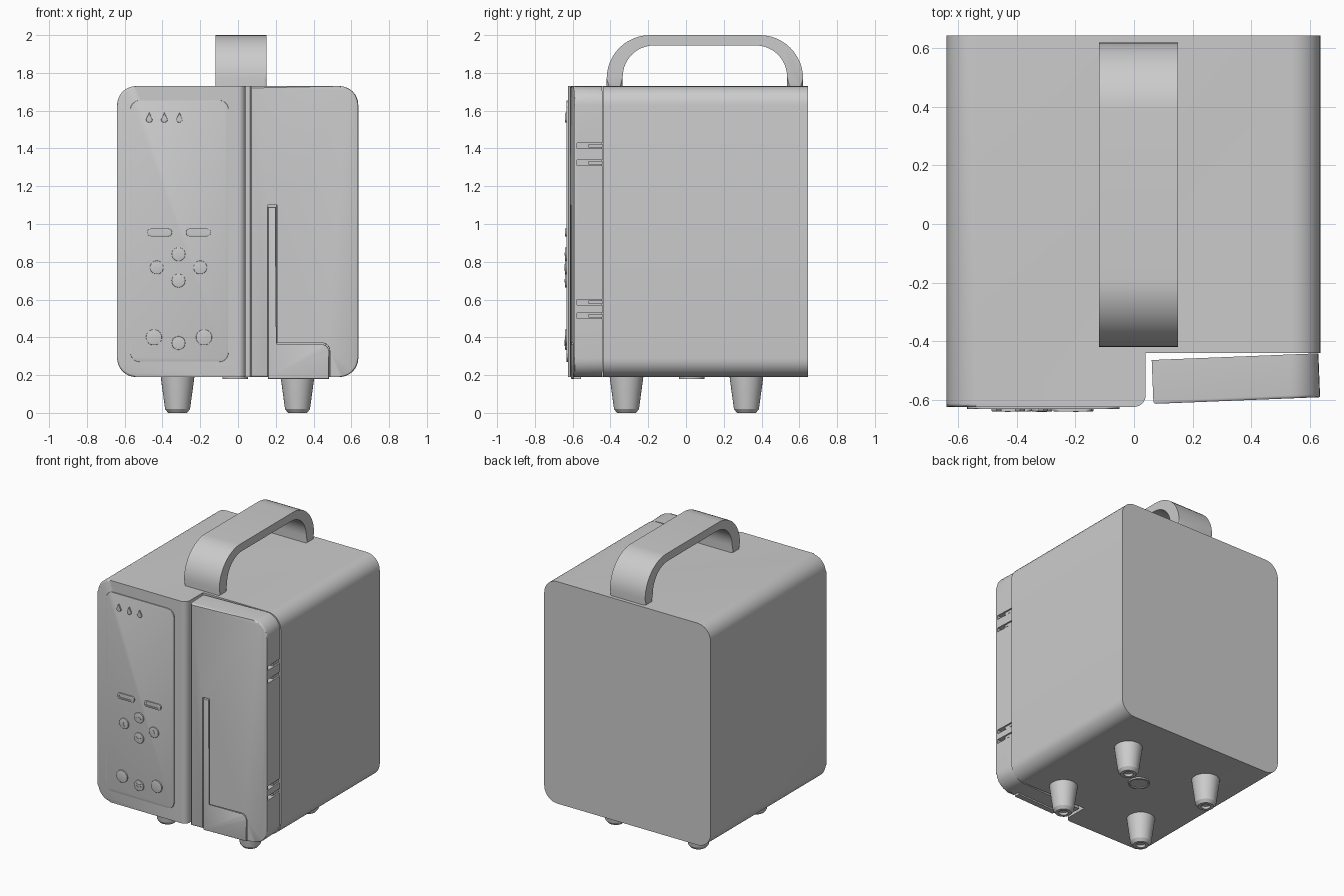
import bpy, bmesh, math
from mathutils import Vector, Matrix

cube = bpy.data.objects.get("Cube")
if cube:
    bpy.data.objects.remove(cube)

AXES = {
    "x": lambda a, b, d: (d, a, b),
    "y": lambda a, b, d: (a, d, b),
    "z": lambda a, b, d: (a, b, d),
}


def fillet(corners, steps=8):
    """Outline from (a, b[, radius]) corners with rounded corners."""
    pts = [Vector((c[0], c[1], 0)) for c in corners]
    out = []
    for i, c in enumerate(corners):
        p = pts[i]
        if len(c) < 3:
            out.append(p)
            continue
        r = c[2]
        u = (pts[i - 1] - p).normalized()
        v = (pts[(i + 1) % len(pts)] - p).normalized()
        half = u.angle(v) / 2
        t = r / math.tan(half)
        centre = p + (u + v).normalized() * (r / math.sin(half))
        s, e = (p + u * t - centre).normalized(), (p + v * t - centre).normalized()
        out += [centre + s.slerp(e, k / steps) * r for k in range(steps + 1)]
    return out


def rect(a0, a1, b0, b1, r):
    return fillet([(a0, b0, r), (a1, b0, r), (a1, b1, r), (a0, b1, r)])


def circle(a, b, r, n=32):
    return [Vector((a + r * math.cos(k * math.tau / n), b + r * math.sin(k * math.tau / n), 0))
            for k in range(n)]


def finish(name, bm):
    bmesh.ops.recalc_face_normals(bm, faces=bm.faces)
    mesh = bpy.data.meshes.new(name)
    bm.to_mesh(mesh)
    bm.free()
    obj = bpy.data.objects.new(name, mesh)
    bpy.context.collection.objects.link(obj)
    return obj


def prism(name, outline, axis, lo, hi, bevel=0, caps=(True, True)):
    """Extrude an outline along an axis, rounding the rims of chosen caps."""
    bm = bmesh.new()
    ends = [[bm.verts.new(AXES[axis](p[0], p[1], d)) for p in outline] for d in (lo, hi)]
    faces = [bm.faces.new(ring) for ring in ends]
    n = len(outline)
    for i in range(n):
        j = (i + 1) % n
        bm.faces.new((ends[0][i], ends[0][j], ends[1][j], ends[1][i]))
    if bevel:
        rims = [e for f, use in zip(faces, caps) if use for e in f.edges]
        bmesh.ops.bevel(bm, geom=rims, offset=bevel, segments=3, profile=0.5, affect="EDGES")
    return finish(name, bm)


def box(name, x, y, z):
    return prism(name, fillet([(x[0], y[0]), (x[1], y[0]), (x[1], y[1]), (x[0], y[1])]), "z", *z)


def lathe(name, profile, x, y, steps=32):
    bm = bmesh.new()
    verts = [bm.verts.new((r, 0, z)) for r, z in profile]
    edges = [bm.edges.new(pair) for pair in zip(verts, verts[1:])]
    bmesh.ops.spin(bm, geom=verts + edges, cent=(0, 0, 0), axis=(0, 0, 1),
                   angle=math.tau, steps=steps)
    bmesh.ops.remove_doubles(bm, verts=bm.verts, dist=0.0001)
    bmesh.ops.translate(bm, verts=bm.verts, vec=(x, y, 0))
    return finish(name, bm)


def cut(target, cutter):
    mod = target.modifiers.new("cut", "BOOLEAN")
    mod.operation, mod.solver, mod.object = "DIFFERENCE", "EXACT", cutter
    cutter.hide_render = True
    bpy.context.view_layer.objects.active = target
    bpy.ops.object.modifier_apply(modifier=mod.name)
    bpy.data.objects.remove(cutter)


parts = []

# Housing with the door bay cut out of its front corner
BOTTOM, TOP, R = 0.19, 1.73, 0.1
body = prism("body", rect(-0.64, 0.637, BOTTOM, TOP, R), "y", -0.625, 0.645, 0.012, (True, False))
bay = fillet([(0.04, -0.44), (0.8, -0.44), (0.8, -0.8), (0, -0.8), (0, -0.625)])
bay += [Vector((0.04 * math.sin(a), -0.585 - 0.04 * math.cos(a), 0))
        for a in (k * math.pi / 16 for k in range(1, 9))]
cut(body, prism("bay_cutter", bay, "z", 0, 1.9))
parts.append(body)

# Door, slightly ajar about its outer edge
DOOR_FRONT = -0.592
door = prism("door", fillet([(0.06, BOTTOM), (0.63, BOTTOM, R), (0.63, TOP, R), (0.06, TOP)]),
             "y", DOOR_FRONT, -0.442, 0.01, (True, False))
cut(door, prism("latch_cutter", fillet([(0.15, 0.1), (0.48, 0.1), (0.48, 0.37, 0.04),
                                        (0.2, 0.37), (0.2, 1.1), (0.15, 1.1)]), "y", -0.7, -0.555))
latch = prism("latch_panel", fillet([(0.154, 0.18), (0.475, 0.18), (0.475, 0.363, 0.037),
                                     (0.194, 0.363), (0.194, 1.09), (0.154, 1.09)]),
              "y", DOOR_FRONT + 0.003, -0.55, 0.003, (True, False))
door_parts = [door, latch]

# Hinge slots and arms
for z in (0.515, 0.585, 1.325, 1.415):
    cut(door, box("hinge_cutter", (0.585, 0.7), (-0.578, -0.4), (z - 0.014, z + 0.014)))
    door_parts.append(box("hinge_arm", (0.585, 0.625), (-0.515, -0.442), (z - 0.009, z + 0.009)))

pivot = Matrix.Translation((0.63, -0.442, 0))
swing = pivot @ Matrix.Rotation(math.radians(2.3), 4, "Z") @ pivot.inverted()
for obj in door_parts:
    obj.data.transform(swing)
parts += door_parts

# Carrying handle
parts.append(prism("handle", fillet([
    (-0.42, 1.72), (-0.42, 2.0, 0.23), (0.62, 2.0, 0.23), (0.62, 1.72),
    (0.535, 1.72), (0.535, 1.945, 0.165), (-0.335, 1.945, 0.165), (-0.335, 1.72)], 12),
    "x", -0.12, 0.15, 0.012))

# Control panel
FACE = -0.632
parts.append(prism("control_panel", rect(-0.57, -0.05, 0.27, 1.655, 0.05),
                   "y", FACE, -0.61, 0.003, (True, False)))


def button(name, outline):
    obj = prism(name, outline, "y", -0.64, -0.62, 0.002, (True, False))
    parts.append(obj)
    return obj


def chevron(x, z, turn):
    shape = [(-0.018, -0.008), (0, 0.004), (0.018, -0.008),
             (0.018, -0.002), (0, 0.01), (-0.018, -0.002)]
    c, s = math.cos(turn), math.sin(turn)
    parts.append(prism("arrow_mark", [(x + a * c - b * s, z + a * s + b * c) for a, b in shape],
                       "y", -0.643, -0.635))


# Indicator drops
for x in (-0.47, -0.39, -0.31):
    button("indicator_drop", fillet([(x, 1.59), (x - 0.025, 1.538, 0.014), (x + 0.025, 1.538, 0.014)]))

# Pill buttons with sunken centres
for x in (-0.415, -0.21):
    pill = button("pill_button", rect(x - 0.065, x + 0.065, 0.935, 0.975, 0.017))
    cut(pill, prism("pill_cutter", rect(x - 0.05, x + 0.05, 0.946, 0.964, 0.008), "y", -0.7, -0.635))

# Arrow pad and round buttons
for x, z, turn in ((-0.315, 0.84, 0), (-0.43, 0.77, math.pi / 2),
                   (-0.2, 0.77, -math.pi / 2), (-0.315, 0.7, math.pi)):
    button("arrow_button", circle(x, z, 0.036))
    chevron(x, z, turn)
button("down_button", circle(-0.315, 0.37, 0.036))
for z in (0.38, 0.363):
    chevron(-0.315, z, math.pi)
for x in (-0.445, -0.18):
    button("round_button", circle(x, 0.4, 0.042))

# Tapered feet with hollow tips
for x in (-0.32, 0.315):
    for y in (-0.315, 0.32):
        parts.append(lathe("foot", [(0.09, 0.2), (0.088, 0.18), (0.066, 0.02), (0.05, 0),
                                    (0.03, 0), (0.025, 0.015), (0, 0.015)], x, y))

# Underside medallion
parts.append(lathe("base_medallion", [(0.068, 0.2), (0.068, 0.18), (0.058, 0.18), (0.056, 0.186),
                                      (0, 0.186)], -0.015, 0.03))

# Smooth shading with crisp edges
bpy.ops.object.select_all(action="DESELECT")
for obj in parts:
    obj.select_set(True)
bpy.context.view_layer.objects.active = body
bpy.ops.object.shade_smooth_by_angle(angle=math.radians(30))
